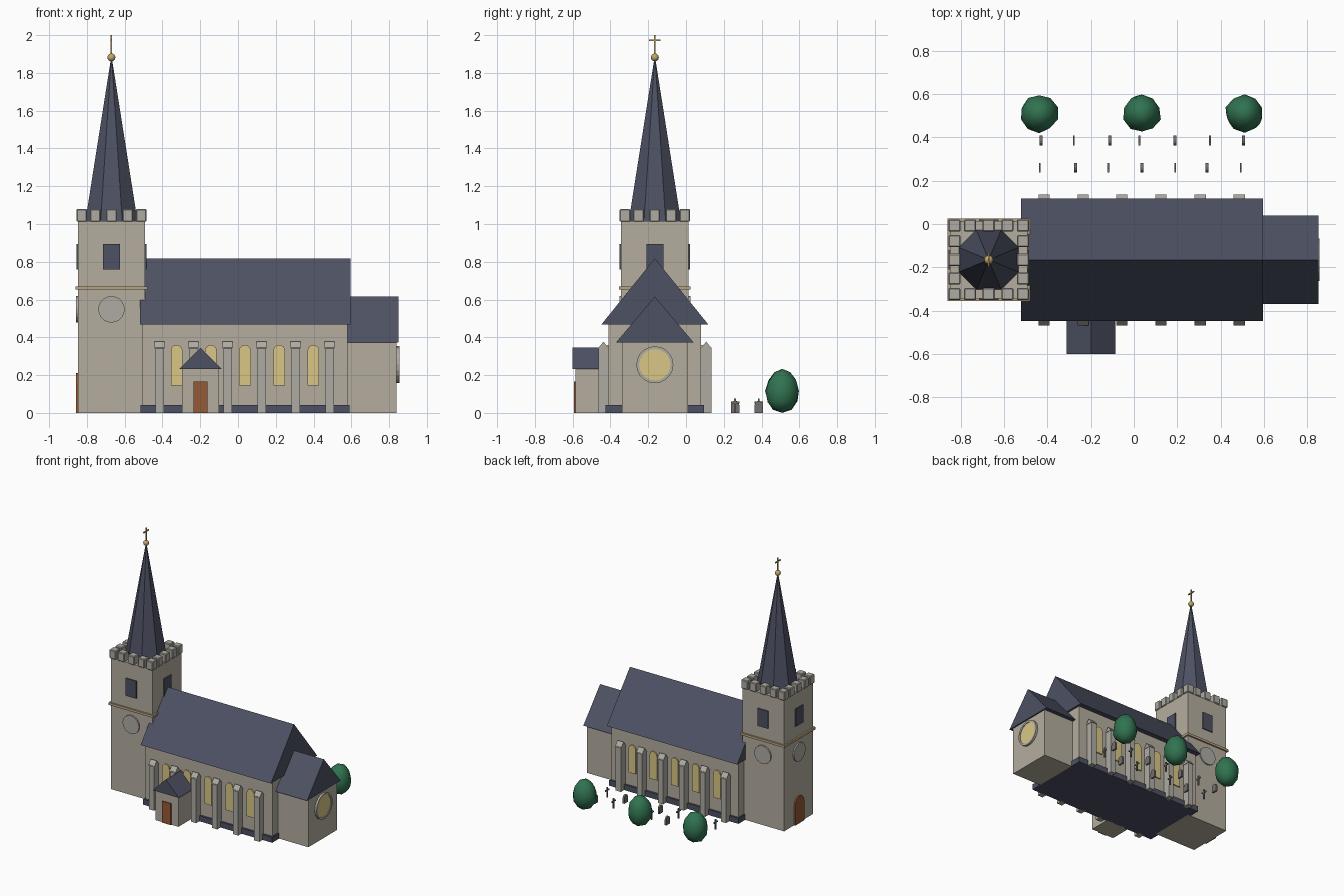
import bpy, bmesh, math, random
from mathutils import Matrix, Vector

if "Cube" in bpy.data.objects:
    bpy.data.objects.remove(bpy.data.objects["Cube"])

random.seed(4)


def mat(name, r, g, b):
    m = bpy.data.materials.new(name)
    m.diffuse_color = (r, g, b, 1)
    m.use_nodes = True
    m.node_tree.nodes["Principled BSDF"].inputs["Base Color"].default_value = m.diffuse_color
    return m


STONE = mat("warm stone", .46, .42, .345)
PALE = mat("pale grey stone", .43, .41, .37)
SLATE = mat("slate", .075, .083, .125)
GLASS = mat("yellow glass", .70, .57, .24)
BRASS = mat("brass", .55, .38, .14)
TAN = mat("tan band", .50, .37, .22)
WOOD = mat("door wood", .30, .10, .035)
LEAF = mat("leaf green", .03, .17, .08)
GRAVE = mat("grave stone", .17, .165, .16)
CX, CY = -.67, -.165          # tower centre; CY is also the church axis


def finish(bm, name, m, smooth=False):
    bmesh.ops.recalc_face_normals(bm, faces=bm.faces)
    me = bpy.data.meshes.new(name)
    bm.to_mesh(me)
    bm.free()
    me.materials.append(m)
    if smooth:
        for p in me.polygons:
            p.use_smooth = True
    ob = bpy.data.objects.new(name, me)
    bpy.context.collection.objects.link(ob)
    return ob


def box(name, m, x0, x1, y0, y1, z0, z1):
    bm = bmesh.new()
    bmesh.ops.create_cube(bm, size=1)
    for v in bm.verts:
        v.co = ((x0 + x1) / 2 + v.co.x * (x1 - x0), (y0 + y1) / 2 + v.co.y * (y1 - y0),
                (z0 + z1) / 2 + v.co.z * (z1 - z0))
    return finish(bm, name, m)


def prism(name, m, pts, depth, loc, turn=0):
    """Profile in x/z, facing -y, extruded +-depth/2, then turned about z."""
    bm = bmesh.new()
    f = bm.faces.new([bm.verts.new((x, -depth / 2, z)) for x, z in pts])
    ex = bmesh.ops.extrude_face_region(bm, geom=[f])
    bmesh.ops.translate(bm, vec=(0, depth, 0),
                        verts=[v for v in ex["geom"] if isinstance(v, bmesh.types.BMVert)])
    bm.transform(Matrix.Translation(loc) @ Matrix.Rotation(turn, 4, 'Z'))
    return finish(bm, name, m)


def arch(w, h, n=8):
    r = w / 2
    return [(-r, 0), (r, 0)] + [(r * math.cos(math.pi * i / n), h - r + r * math.sin(math.pi * i / n))
                                for i in range(n + 1)]


def disc(r, n=20):
    return [(r * math.cos(2 * math.pi * i / n), r * math.sin(2 * math.pi * i / n)) for i in range(n)]


def rect(w, h):
    return [(-w / 2, 0), (w / 2, 0), (w / 2, h), (-w / 2, h)]


def gable(w, h):
    return [(-w / 2, 0), (w / 2, 0), (0, h)]


def cone(name, m, r1, r2, z0, z1, x, y, n, turn=0):
    bm = bmesh.new()
    bmesh.ops.create_cone(bm, cap_ends=True, segments=n, radius1=r1, radius2=r2, depth=z1 - z0,
                          matrix=Matrix.Translation((x, y, (z0 + z1) / 2)) @ Matrix.Rotation(turn, 4, 'Z'))
    return finish(bm, name, m)


Q = math.pi / 2

# tower body and string course
box("tower", STONE, CX - .178, CX + .178, CY - .178, CY + .178, 0, 1.015)
box("string_course", TAN, CX - .19, CX + .19, CY - .19, CY + .19, .652, .67)

# belfry openings and clock faces
for k in range(4):
    d = Matrix.Rotation(k * Q, 3, 'Z') @ Vector((0, -.18, 0))
    prism("belfry_opening", SLATE, rect(.09, .135), .012, (CX + d.x, CY + d.y, .76), k * Q)
    if k != 1:
        prism("clock_face", PALE, disc(.07), .016, (CX + d.x, CY + d.y, .548), k * Q)

# battlements around the tower top
for k in range(4):
    for u in (-.158, -.086, 0, .086):
        p = Matrix.Rotation(k * Q, 3, 'Z') @ Vector((u, -.158, 0))
        b = box("battlement", PALE, CX + p.x - .028, CX + p.x + .028,
                CY + p.y - .028, CY + p.y + .028, 1.012, 1.08)
        bv = b.modifiers.new("worn_edges", 'BEVEL')
        bv.width, bv.segments = .005, 1

# spire, ball and cross
cone("spire", SLATE, .15, .002, 1.012, 1.88, CX, CY, 8, math.pi / 8)
bm = bmesh.new()
bmesh.ops.create_uvsphere(bm, u_segments=12, v_segments=8, radius=.021,
                          matrix=Matrix.Translation((CX, CY, 1.882)))
finish(bm, "spire_ball", BRASS, True)
box("cross_post", BRASS, CX - .004, CX + .004, CY - .004, CY + .004, 1.89, 2.0)
box("cross_arm", BRASS, CX - .004, CX + .004, CY - .031, CY + .031, 1.968, 1.976)

# tower door on the west side
prism("tower_door", WOOD, arch(.11, .21), .016, (CX - .18, CY, 0), -Q)

# nave, plinth and roof
box("nave", STONE, -.505, .58, CY - .245, CY + .245, .02, .475)
box("nave_plinth", SLATE, -.515, .59, CY - .26, CY + .26, 0, .043)
prism("nave_roof", SLATE, gable(.566, .35), 1.115, (.0375, CY, .468), Q)

# chancel, roof and round window
box("chancel", STONE, .57, .84, CY - .175, CY + .175, 0, .38)
prism("chancel_roof", SLATE, gable(.41, .243), .30, (.70, CY, .373), Q)
prism("round_window", GLASS, disc(.085), .018, (.842, CY, .255), Q)
bm = bmesh.new()
n = 20
rings = []
for r, x in ((.083, .838), (.083, .856), (.098, .856), (.098, .838)):
    rings.append([bm.verts.new((x, CY + a, .255 + b)) for a, b in disc(r, n)])
for j in range(4):
    a, b = rings[j], rings[(j + 1) % 4]
    for i in range(n):
        bm.faces.new((a[i], a[(i + 1) % n], b[(i + 1) % n], b[i]))
finish(bm, "round_window_frame", PALE)

# windows and buttresses on both long sides
for s in (-1, 1):
    turn = 0 if s < 0 else math.pi
    for i in range(5):
        prism("nave_window", GLASS, arch(.062, .215), .016,
              (-.325 + .181 * i, CY + s * .246, .145), turn)
    for i in range(6):
        x = -.415 + .18 * i
        y = CY + s * .272
        box("buttress", PALE, x - .022, x + .022, y - .027, y + .027, 0, .345)
        prism("buttress_cap", PALE, gable(.06, .037), .052, (x, y, .34), Q)

# porch
PX = -.198
box("porch", STONE, PX - .098, PX + .098, -.585, -.40, 0, .24)
prism("porch_roof", SLATE, gable(.225, .112), .2, (PX, -.5, .233))
prism("porch_door", WOOD, rect(.075, .165), .014, (PX, -.586, 0))

# graveyard: alternating slabs and crosses in two rows
rows = ((.26, (-.435, -.27, -.118, .037, .19, .337, .492), 0),
        (.385, (-.428, -.278, -.11, .025, .19, .35, .505), 1))
for y, xs, odd in rows:
    for i, x in enumerate(xs):
        if (i + odd) % 2 == 0:
            box("grave_cross_post", GRAVE, x - .004, x + .004, y - .005, y + .005, 0, .077)
            box("grave_cross_arm", GRAVE, x - .004, x + .004, y - .022, y + .022, .05, .06)
        else:
            prism("headstone", GRAVE, arch(.044, .064, 6), .014, (x, y, 0), Q)

# egg-shaped bushes
for x, y in ((-.437, .51), (.037, .51), (.51, .51)):
    bm = bmesh.new()
    bmesh.ops.create_icosphere(bm, subdivisions=2, radius=1)
    for v in bm.verts:
        k = random.uniform(.94, 1.05)
        w = .088 * (1 - .1 * v.co.z) * k
        v.co = (x + v.co.x * w, y + v.co.y * w, max(0, .116 + v.co.z * .117))
    ob = finish(bm, "bush", LEAF, True)
